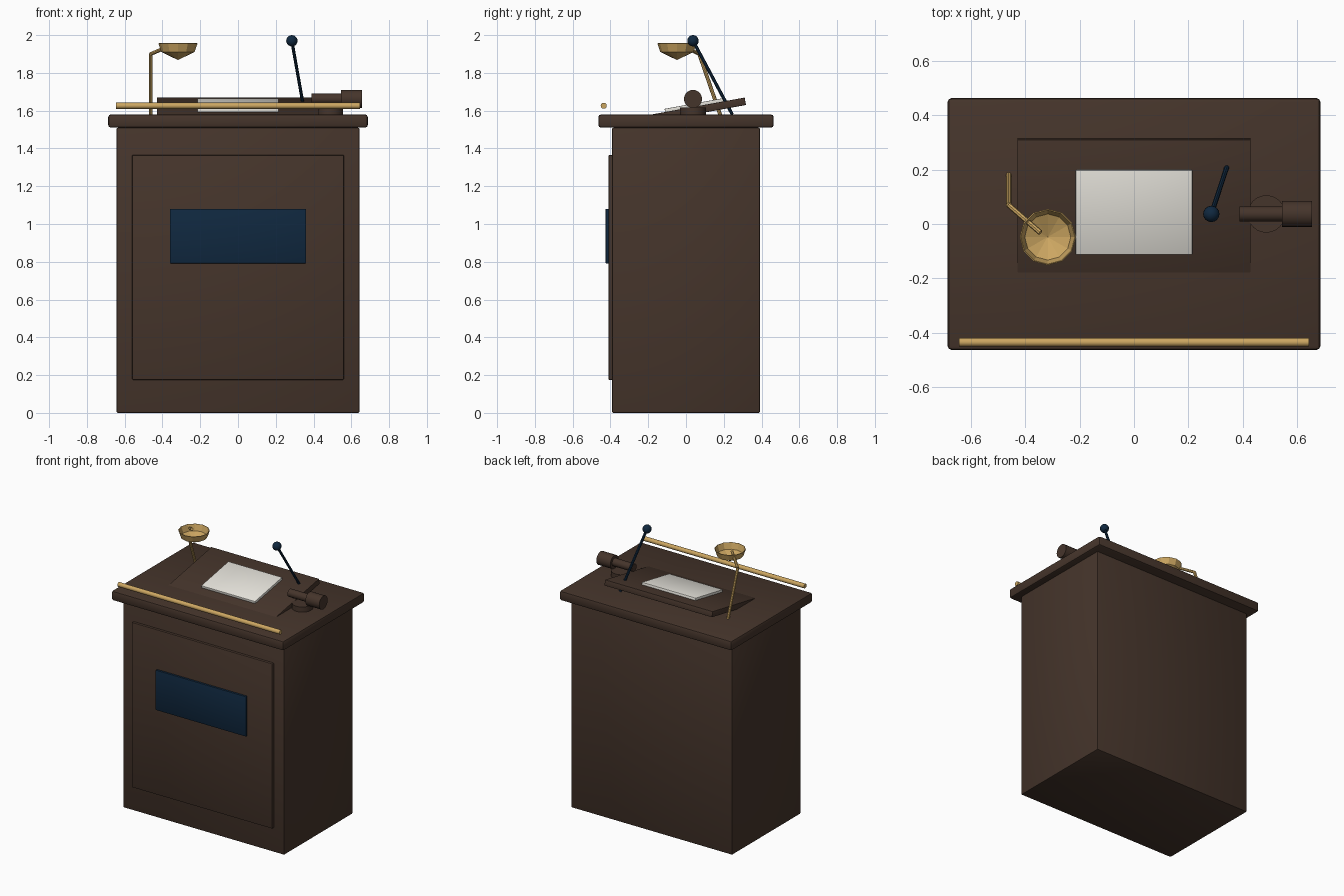
import bpy
import bmesh
import math
from mathutils import Vector

default = bpy.data.objects.get("Cube")
if default:
    bpy.data.objects.remove(default, do_unlink=True)


def make_material(name, color):
    mat = bpy.data.materials.new(name)
    mat.use_nodes = True
    mat.diffuse_color = (*color, 1)
    mat.node_tree.nodes["Principled BSDF"].inputs["Base Color"].default_value = (*color, 1)
    return mat


wood = make_material("dark wood", (0.06, 0.035, 0.024))
navy = make_material("navy blue", (0.005, 0.021, 0.05))
brass = make_material("brass", (0.6, 0.38, 0.12))
paper = make_material("paper white", (0.8, 0.78, 0.72))


def finish(name, bm, mat, smooth=True):
    mesh = bpy.data.meshes.new(name)
    bmesh.ops.recalc_face_normals(bm, faces=bm.faces)
    bm.to_mesh(mesh)
    bm.free()
    mesh.materials.append(mat)
    obj = bpy.data.objects.new(name, mesh)
    bpy.context.collection.objects.link(obj)
    if smooth:
        bpy.ops.object.select_all(action="DESELECT")
        obj.select_set(True)
        bpy.context.view_layer.objects.active = obj
        bpy.ops.object.shade_smooth_by_angle(angle=math.radians(35))
    return obj


def box(name, center, size, mat, bevel=0.004, tilt=0):
    bm = bmesh.new()
    bmesh.ops.create_cube(bm, size=1)
    bmesh.ops.scale(bm, vec=size, verts=bm.verts)
    bmesh.ops.bevel(bm, geom=bm.edges[:], offset=bevel, segments=2,
                    affect="EDGES", profile=0.5)
    obj = finish(name, bm, mat)
    obj.location = center
    obj.rotation_euler.x = tilt
    return obj


def rod(name, start, end, radius, mat, sides=12):
    start, end = Vector(start), Vector(end)
    axis = end - start
    bm = bmesh.new()
    bmesh.ops.create_cone(bm, cap_ends=True, segments=sides, radius1=radius,
                          radius2=radius, depth=axis.length)
    obj = finish(name, bm, mat)
    obj.location = (start + end) / 2
    obj.rotation_mode = "QUATERNION"
    obj.rotation_quaternion = axis.to_track_quat("Z", "Y")
    return obj


# Cabinet
box("cabinet", (0, 0, 0.755), (1.286, 0.784, 1.51), wood, 0.008)
box("desk_top", (0, 0, 1.545), (1.374, 0.928, 0.07), wood, 0.014)
box("front_panel", (0, -0.395, 0.77), (1.12, 0.03, 1.19), wood)
box("front_plate", (0, -0.415, 0.936), (0.72, 0.02, 0.288), navy, 0.002)
rod("front_rail", (-0.646, -0.436, 1.626), (0.646, -0.436, 1.626), 0.016, brass)

# Sloped reading board with a stack of paper
slope = math.radians(10.3)
up = Vector((0, -math.sin(slope), math.cos(slope)))
along = Vector((0, math.cos(slope), math.sin(slope)))
board_center = Vector((0, 0.068, 1.605))
box("reading_board", board_center, (0.86, 0.5, 0.04), wood, 0.003, slope)
box("paper_stack", board_center + up * 0.027 - along * 0.02,
    (0.43, 0.316, 0.02), paper, 0.003, slope)

# Lamp: bent stem and faceted open bowl
elbow = (-0.462, 0.07, 1.9)
rod("lamp_stem", (-0.462, 0.182, 1.575), elbow, 0.01, brass, 8)
rod("lamp_arm", elbow, (-0.345, -0.032, 1.95), 0.01, brass, 8)
bm = bmesh.new()
profile = [(0.1, 1.957), (0.085, 1.913), (0.001, 1.873)]
points = [bm.verts.new((r, 0, z)) for r, z in profile]
edges = [bm.edges.new(pair) for pair in zip(points, points[1:])]
bmesh.ops.spin(bm, geom=points + edges, cent=(0, 0, 0), axis=(0, 0, 1),
               angle=math.tau, steps=12, use_merge=True)
bmesh.ops.remove_doubles(bm, verts=bm.verts, dist=0.0012)
bowl = finish("lamp_bowl", bm, brass, smooth=False)
bowl.location = (-0.318, -0.048, 0)
shell = bowl.modifiers.new("thickness", "SOLIDIFY")
shell.thickness = 0.004

# Microphone
tip = (0.285, 0.037, 1.97)
rod("microphone_stem", (0.354, 0.245, 1.58), tip, 0.009, navy, 8)
bm = bmesh.new()
bmesh.ops.create_uvsphere(bm, u_segments=16, v_segments=10, radius=0.03)
head = finish("microphone_head", bm, navy)
head.location = tip

# Gavel resting on its sound block
gavel_y, gavel_z = 0.037, 1.662
rod("sound_block", (0.488, gavel_y, 1.578), (0.488, gavel_y, 1.617), 0.069, wood, 24)
rod("gavel_handle", (0.388, gavel_y, gavel_z), (0.55, gavel_y, gavel_z), 0.028, wood, 16)
rod("gavel_head", (0.545, gavel_y, gavel_z), (0.656, gavel_y, gavel_z), 0.048, wood, 20)
